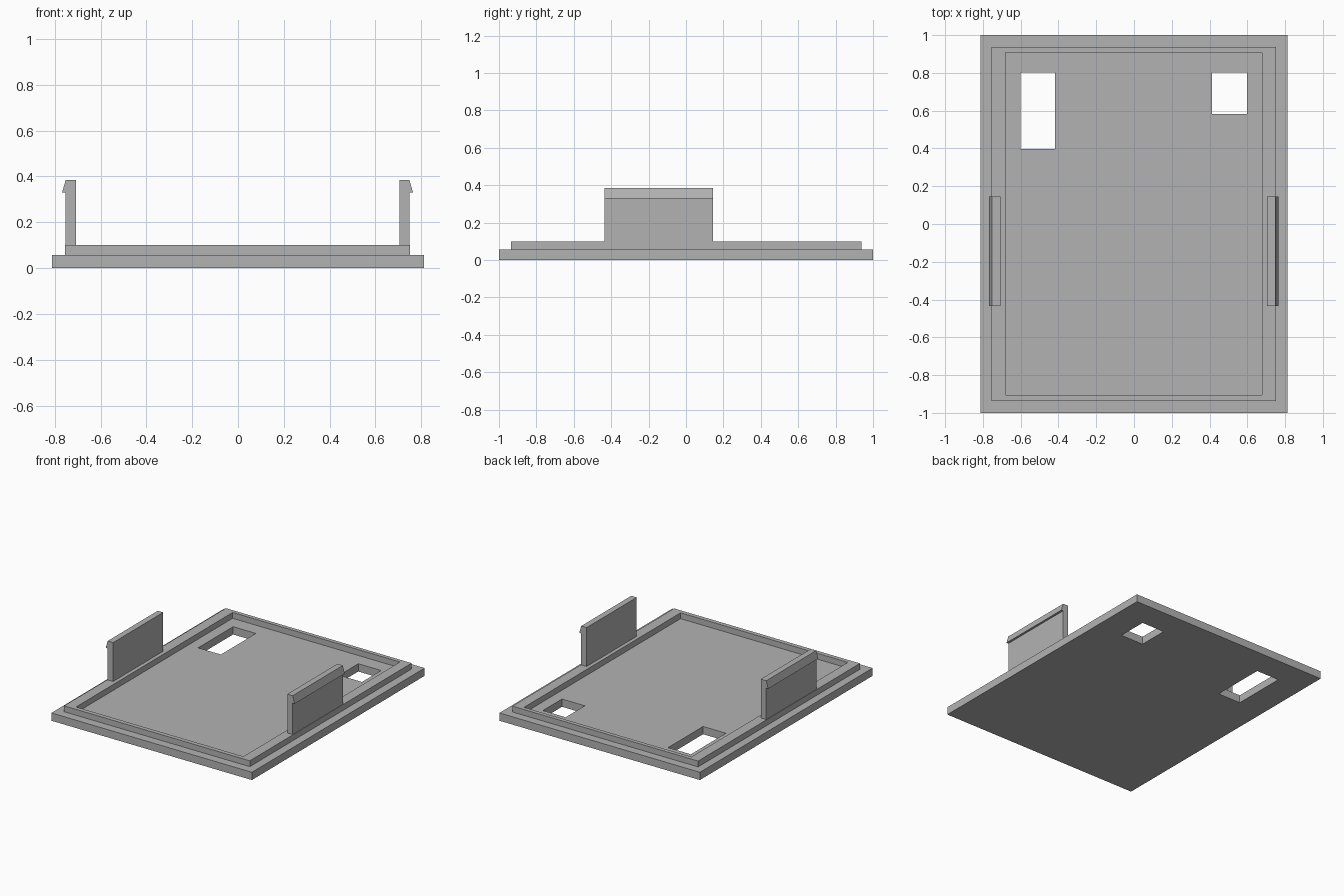
import bpy
import bmesh

cube = bpy.data.objects.get("Cube")
if cube:
    bpy.data.objects.remove(cube, do_unlink=True)

grey = bpy.data.materials.new("plain grey")
grey.use_nodes = True
colour = (0.45, 0.45, 0.45, 1)
grey.diffuse_color = colour
grey.node_tree.nodes["Principled BSDF"].inputs["Base Color"].default_value = colour

BASE_TOP, RIM_TOP = 0.057, 0.10


def lofted(name, loops):
    """Solid skinned through a row of matching point loops, capped at both ends."""
    bm = bmesh.new()
    rings = [[bm.verts.new(p) for p in loop] for loop in loops]
    for a, b in zip(rings, rings[1:]):
        n = len(a)
        for i in range(n):
            j = (i + 1) % n
            bm.faces.new((a[i], a[j], b[j], b[i]))
    bm.faces.new(rings[0][::-1])
    bm.faces.new(rings[-1])
    bmesh.ops.recalc_face_normals(bm, faces=bm.faces)
    mesh = bpy.data.meshes.new(name)
    bm.to_mesh(mesh)
    bm.free()
    mesh.materials.append(grey)
    obj = bpy.data.objects.new(name, mesh)
    bpy.context.collection.objects.link(obj)
    return obj


def rect(x0, x1, y0, y1, z):
    return [(x0, y0, z), (x1, y0, z), (x1, y1, z), (x0, y1, z)]


# Plate with raised rim, stepped from the outer edge in to the floor
outer = (-0.813, 0.813, -1, 1)
rim_out = (-0.755, 0.751, -0.936, 0.938)
rim_in = (-0.68, 0.677, -0.904, 0.909)
steps = [(outer, 0), (outer, BASE_TOP), (rim_out, BASE_TOP), (rim_out, RIM_TOP),
         (rim_in, RIM_TOP), (rim_in, BASE_TOP)]
plate = lofted("cover_plate", [rect(*r, z) for r, z in steps])

# Rectangular openings through the floor
openings = {"long_opening": (-0.602, -0.417, 0.398, 0.803),
            "short_opening": (0.413, 0.598, 0.582, 0.803)}
for name, area in openings.items():
    cutter = lofted(name + "_cutter", [rect(*area, -0.1), rect(*area, 0.2)])
    cutter.hide_render = True
    cutter.hide_viewport = True
    cutter.display_type = 'WIRE'
    cut = plate.modifiers.new(name, 'BOOLEAN')
    cut.operation = 'DIFFERENCE'
    cut.solver = 'EXACT'
    cut.object = cutter

# Snap clips: hooked profile extruded along y
hook = [(0.706, 0.08), (0.75, 0.08), (0.75, 0.33), (0.766, 0.33),
        (0.75, 0.385), (0.706, 0.385)]
for name, side in (("left_clip", 1), ("right_clip", -1)):
    lofted(name, [[(side * x - 0.002, y, z) for x, z in hook]
                  for y in (-0.435, 0.145)])
